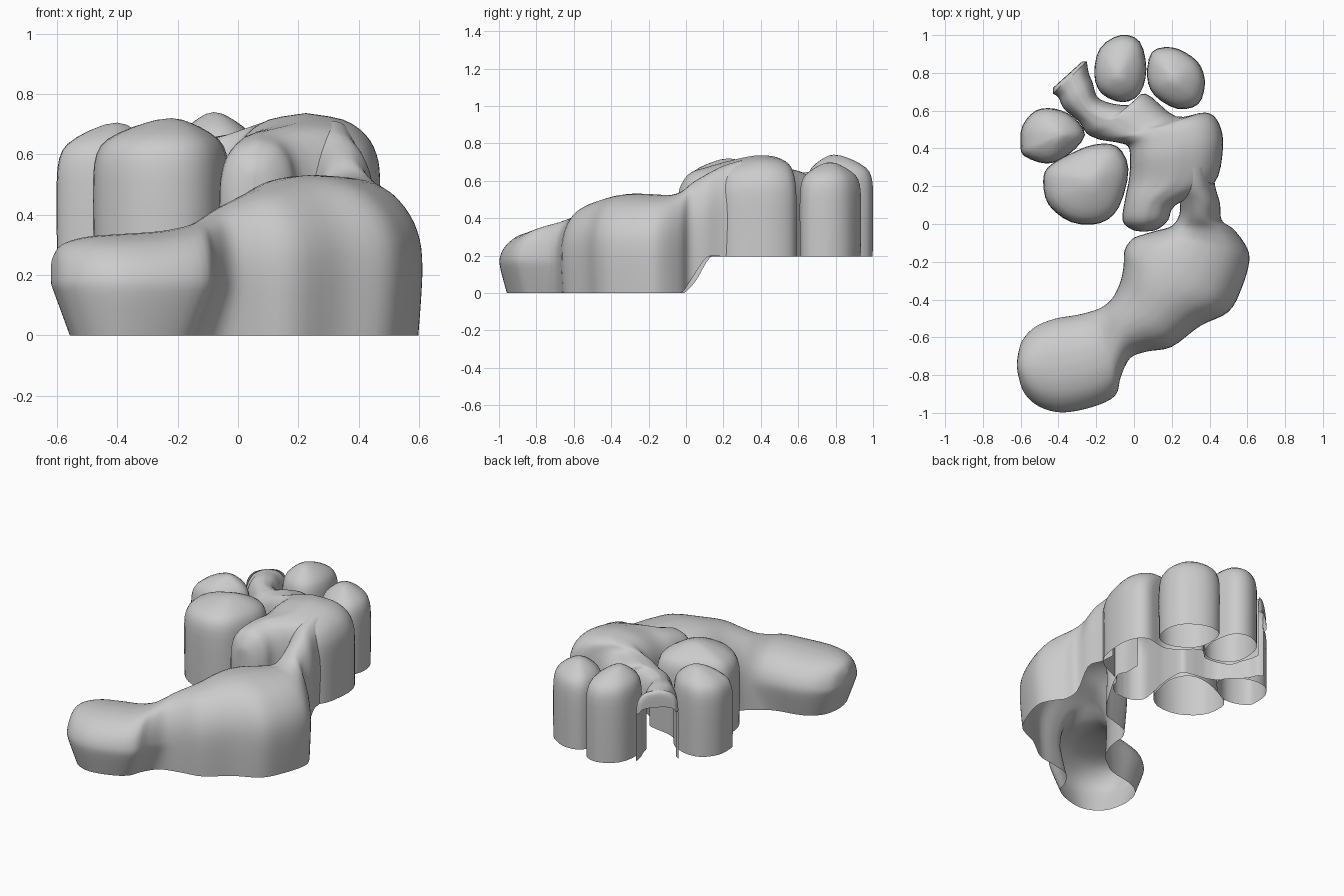
import bpy
from mathutils import Vector


def spline(pts, steps=4, closed=False):
    """Catmull-Rom interpolation of tuples of any length."""
    pts = [Vector(p) for p in pts]
    n = len(pts)
    get = (lambda i: pts[i % n]) if closed else (lambda i: pts[max(0, min(n - 1, i))])
    out = []
    for i in range(n if closed else n - 1):
        a, b, c, d = get(i - 1), get(i), get(i + 1), get(i + 2)
        for k in range(steps):
            t = k / steps
            out.append(b + (c - a) * (t / 2) + (a * 2 - b * 5 + c * 4 - d) * (t * t / 2)
                       + (b * 3 - a - c * 3 + d) * (t ** 3 / 2))
    if not closed:
        out.append(pts[-1])
    return out


def make(name, verts, faces):
    me = bpy.data.meshes.new(name)
    me.from_pydata([tuple(v) for v in verts], [], faces)
    me.update()
    ob = bpy.data.objects.new(name, me)
    bpy.context.collection.objects.link(ob)
    me.shade_smooth()
    return ob


def arch_loft(name, sections, half):
    """Open-bottomed skin through arches: (left x, left y, right x, right y, base, top)."""
    half = spline(half, 3)
    prof = [(-u, h) for u, h in half] + [(u, h) for u, h in reversed(half[:-1])]
    rows = spline(sections, 4)
    m = len(prof)
    verts, faces = [], []
    for lx, ly, rx, ry, base, top in rows:
        for u, h in prof:
            t = (u + 1) / 2
            z = max(0, base + (top - base) * h)
            verts.append((lx + (rx - lx) * t, ly + (ry - ly) * t, z))
    for i in range(len(rows) - 1):
        for j in range(m - 1):
            a = i * m + j
            faces.append((a, a + m, a + m + 1, a + 1))
    return make(name, verts, faces)


def domed_toe(name, outline, peak_xy, peak, base=0.195):
    """Open-bottomed column with a rounded top over a free outline."""
    ring = spline(outline, 3, True)
    levels = spline([(0.99, base), (1, 0.36), (1, peak - 0.20), (0.96, peak - 0.12),
                     (0.82, peak - 0.07), (0.5, peak - 0.03), (0.2, peak - 0.006)], 2)
    n = len(ring)
    c = Vector(peak_xy)
    verts, faces = [], []
    for s, z in levels:
        for p in ring:
            q = c + (p - c) * s
            verts.append((q.x, q.y, z))
    for i in range(len(levels) - 1):
        for j in range(n):
            k = (j + 1) % n
            faces.append((i * n + j, i * n + k, (i + 1) * n + k, (i + 1) * n + j))
    verts.append((c.x, c.y, peak))
    last = (len(levels) - 1) * n
    faces += [(last + j, last + (j + 1) % n, len(verts) - 1) for j in range(n)]
    return make(name, verts, faces)


# Heel and sole sweeping round into the narrow neck
heel = arch_loft("heel_and_neck", [
    (-.62, -.75, -.62, -.75, 0, .23), (-.615, -.69, -.612, -.81, 0, .26),
    (-.59, -.61, -.58, -.90, 0, .30), (-.52, -.54, -.50, -.97, 0, .325),
    (-.42, -.50, -.38, -1.0, 0, .335), (-.30, -.48, -.22, -.97, 0, .345),
    (-.22, -.46, -.10, -.91, 0, .365), (-.17, -.44, -.07, -.81, 0, .385),
    (-.13, -.41, -.02, -.71, 0, .415), (-.10, -.37, .07, -.675, 0, .445),
    (-.07, -.30, .20, -.65, 0, .48), (-.055, -.22, .35, -.54, 0, .515),
    (-.05, -.14, .50, -.465, 0, .53), (-.01, -.08, .57, -.34, 0, .53),
    (.05, -.055, .61, -.20, 0, .525), (.12, -.035, .595, -.12, 0, .525),
    (.20, -.01, .53, -.03, 0, .545), (.24, .05, .465, .02, .06, .59),
    (.24, .13, .455, .11, .19, .64), (.22, .20, .43, .20, .195, .68),
    (.22, .30, .42, .30, .195, .71)],
    [(.95, 0), (.98, .2), (1, .42), (.97, .60), (.85, .76), (.62, .90), (.3, .98), (0, 1)])
# Tuck the lower edge of the rounded heel end inward
for v in heel.data.vertices:
    if v.co.y < -.42 and v.co.x < .05:
        w = max(0, 1 - v.co.z / .17) * min(1, (.05 - v.co.x) / .15)
        v.co.x += (-.36 - v.co.x) * .24 * w
        v.co.y += (-.74 - v.co.y) * .12 * w

# Ball of the foot, tapering to an open bridge between the toes
arch_loft("ball_and_bridge", [
    (.05, -.04, .05, -.04, .195, .52), (-.01, -.03, .12, -.03, .195, .57),
    (-.06, .02, .18, .02, .195, .64), (-.045, .14, .22, .10, .195, .675),
    (-.025, .24, .42, .21, .195, .705), (-.02, .34, .47, .40, .195, .735),
    (-.03, .41, .45, .53, .195, .73), (-.08, .43, .38, .59, .195, .71),
    (-.14, .44, .22, .57, .195, .68), (-.19, .45, .06, .69, .195, .66),
    (-.25, .48, -.03, .63, .195, .645), (-.29, .54, -.18, .66, .195, .64),
    (-.37, .61, -.22, .75, .195, .65), (-.40, .67, -.24, .80, .195, .645),
    (-.43, .69, -.25, .86, .195, .64)],
    [(1, 0), (1, .3), (1, .60), (.95, .75), (.8, .87), (.5, .96), (0, 1)])

# Short curtain closing the top of the bridge opening
arch_loft("bridge_lip", [
    (-.43, .69, -.25, .86, .50, .64), (-.43, .715, -.27, .86, .50, .62),
    (-.43, .72, -.275, .86, .50, .54)],
    [(1, 0), (.95, .45), (.8, .74), (.5, .93), (0, 1)])

# Four separate toes
domed_toe("toe_middle", [(-.07, 1.0), (.03, .965), (.065, .82), (.03, .69), (-.06, .645),
                         (-.17, .69), (-.21, .79), (-.18, .93)], (-.08, .79), .74)
domed_toe("toe_right", [(.20, .935), (.30, .89), (.355, .83), (.375, .74), (.34, .635),
                        (.23, .61), (.11, .68), (.07, .78), (.095, .91)], (.21, .77), .70)
domed_toe("toe_left", [(-.60, .42), (-.59, .52), (-.52, .60), (-.42, .61), (-.32, .565),
                       (-.26, .47), (-.35, .365), (-.46, .32), (-.58, .36)], (-.40, .47), .705)
domed_toe("toe_near", [(-.48, .22), (-.455, .30), (-.34, .37), (-.21, .42), (-.09, .41),
                       (-.03, .29), (-.08, .09), (-.18, .005), (-.33, .01), (-.45, .10)],
          (-.22, .23), .72)
